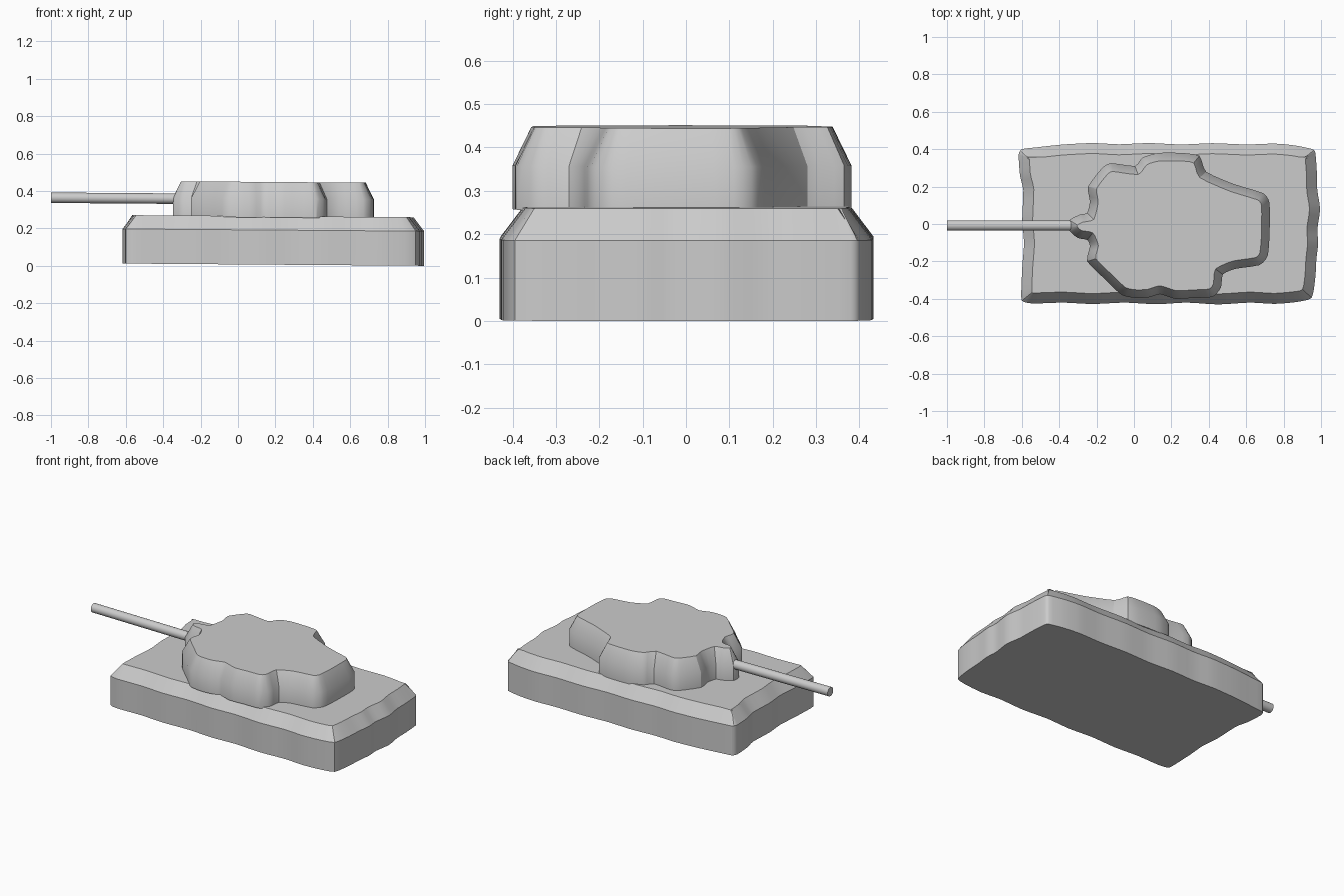
import bpy, bmesh, math
from mathutils import Vector

if "Cube" in bpy.data.objects:
    bpy.data.objects.remove(bpy.data.objects["Cube"])

TILT = 0.0075  # the whole model leans down very slightly towards +x


def lean(x, z):
    return z - TILT * (x - 1)


def inset(pts, d):
    """Mitred inward offset of a counter-clockwise outline."""
    out = []
    n = len(pts)
    for i in range(n):
        a, b, c = (Vector(pts[(i + k) % n]) for k in (-1, 0, 1))
        e, f = (b - a).normalized(), (c - b).normalized()
        m = Vector((-e.y - f.y, e.x + f.x)).normalized()
        out.append(b + m * d / max(0.75, m.dot(Vector((-e.y, e.x)))))
    return out


def smooth(pts, steps=3):
    """Closed, softly rounded curve through the points."""
    out = []
    n = len(pts)
    for i in range(n):
        p0, p1, p2, p3 = (Vector(pts[(i + k) % n]) for k in (-1, 0, 1, 2))
        m1, m2 = (p2 - p0) * 0.3, (p3 - p1) * 0.3
        lim = (p2 - p1).length
        m1 = m1.normalized() * min(m1.length, lim)
        m2 = m2.normalized() * min(m2.length, lim)
        for s in range(steps):
            t = s / steps
            out.append(p1 * (2*t**3 - 3*t**2 + 1) + m1 * (t**3 - 2*t**2 + t)
                       + p2 * (3*t**2 - 2*t**3) + m2 * (t**3 - t**2))
    return out


def finish(name, bm):
    bmesh.ops.recalc_face_normals(bm, faces=bm.faces)
    mesh = bpy.data.meshes.new(name)
    bm.to_mesh(mesh)
    bm.free()
    ob = bpy.data.objects.new(name, mesh)
    bpy.context.collection.objects.link(ob)
    bpy.ops.object.select_all(action='DESELECT')
    ob.select_set(True)
    bpy.context.view_layer.objects.active = ob
    bpy.ops.object.shade_smooth_by_angle(angle=math.radians(28))
    return ob


def slab(name, outline, z0, z1, z2, d):
    """Vertical wall from z0 to z1, then a chamfer inwards by d up to z2."""
    outer, inner = smooth(outline), smooth(inset(outline, d))
    bm = bmesh.new()
    rings = [[bm.verts.new((p.x, p.y, lean(p.x, z))) for p in ring]
             for ring, z in ((outer, z0), (outer, z1), (inner, z2))]
    n = len(outer)
    for lo, hi in zip(rings, rings[1:]):
        for i in range(n):
            j = (i + 1) % n
            bm.faces.new((lo[i], lo[j], hi[j], hi[i]))
    bm.faces.new(rings[0][::-1])
    bm.faces.new(rings[-1])
    return finish(name, bm)


# Hull: long block with slightly wavy sides
hull = [(-.60, -.41), (-.54, -.425), (-.38, -.42), (-.22, -.428), (-.05, -.42),
        (.12, -.429), (.28, -.42), (.45, -.43), (.62, -.42), (.75, -.427),
        (.86, -.418), (.95, -.395), (.97, -.28), (.975, -.19), (.985, -.10),
        (.98, -.03), (.995, .08), (.98, .18), (.978, .27), (.97, .38),
        (.955, .40), (.86, .42), (.75, .43), (.60, .425), (.42, .432),
        (.25, .425), (.08, .433), (-.08, .426), (-.22, .433), (-.38, .425),
        (-.52, .41), (-.60, .40), (-.617, .37), (-.61, .26), (-.592, .18),
        (-.598, .02), (-.588, -.10), (-.597, -.22), (-.602, -.33)]
slab("hull", hull, 0.0, 0.185, 0.259, 0.056)

# Turret: irregular plate with a small nose where the barrel enters
turret = [(-.345, -.035), (-.30, -.075), (-.25, -.085), (-.235, -.12),
          (-.25, -.20), (-.15, -.30), (-.065, -.38), (.01, -.395),
          (.08, -.392), (.14, -.375), (.22, -.40), (.32, -.395), (.42, -.39),
          (.465, -.34), (.475, -.27), (.54, -.24), (.67, -.22), (.715, -.17),
          (.725, -.05), (.725, .11), (.69, .165), (.53, .215), (.385, .28),
          (.35, .365), (.25, .38), (.13, .38), (.045, .355), (.005, .31),
          (-.12, .325), (-.17, .30), (-.245, .20), (-.235, .12),
          (-.25, .06), (-.29, .05), (-.345, .02)]
slab("turret", turret, 0.252, 0.353, 0.442, 0.043)

# Barrel: thin cylinder running out from the nose
bm = bmesh.new()
bmesh.ops.create_cone(bm, cap_ends=True, segments=20, radius1=0.028,
                      radius2=0.028, depth=0.74)
for v in bm.verts:
    x, y, z = v.co
    v.co = (z - 0.63, y - 0.008, lean(z - 0.63, x + 0.349))
finish("barrel", bm)
